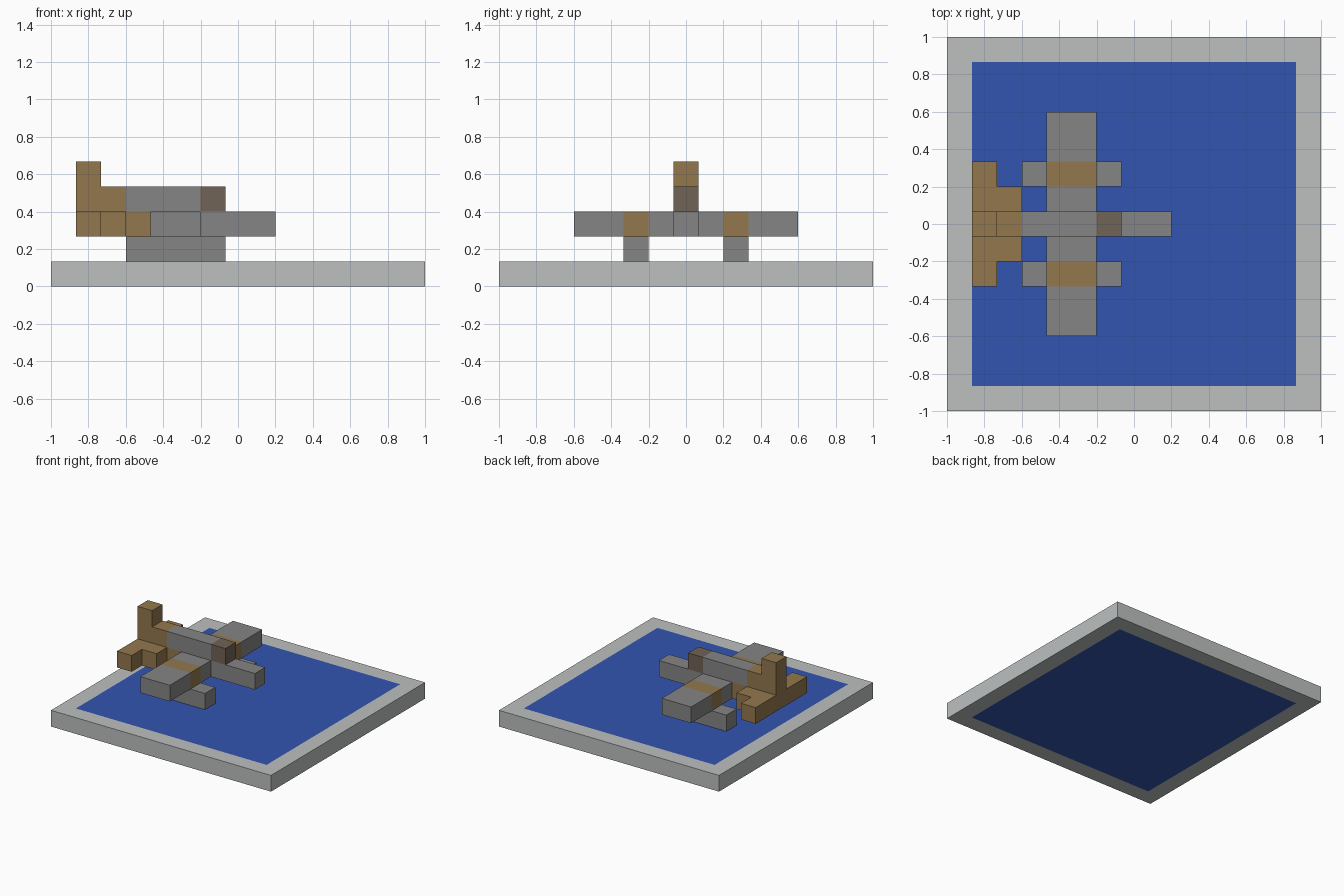
import bpy
import bmesh
from mathutils import Vector

if "Cube" in bpy.data.objects:
    bpy.data.objects.remove(bpy.data.objects["Cube"], do_unlink=True)

U = 2 / 15  # size of one block


def make_material(name, color):
    mat = bpy.data.materials.new(name)
    mat.use_nodes = True
    rgba = (*color, 1)
    mat.diffuse_color = rgba
    mat.node_tree.nodes["Principled BSDF"].inputs["Base Color"].default_value = rgba
    return mat


STONE = make_material("light grey", (0.51, 0.53, 0.53))
WATER = make_material("blue", (0.033, 0.09, 0.44))
GREY = make_material("mid grey", (0.235, 0.235, 0.235))
BROWN = make_material("brown", (0.29, 0.185, 0.075))
DARK = make_material("dark brown", (0.163, 0.125, 0.092))


def finish(name, bm, mats):
    mesh = bpy.data.meshes.new(name)
    bm.to_mesh(mesh)
    bm.free()
    for mat in mats:
        mesh.materials.append(mat)
    obj = bpy.data.objects.new(name, mesh)
    bpy.context.collection.objects.link(obj)


def block(xs, ys, zs):
    """Box with its extents given in blocks."""
    bm = bmesh.new()
    bmesh.ops.create_cube(bm, size=1)
    for v in bm.verts:
        v.co = Vector([U * (a + (b - a) * (c + 0.5))
                       for (a, b), c in zip((xs, ys, zs), v.co)])
    return bm


def part(name, xs, ys, zs, mat, band=None, band_mat=None):
    """Box with an optional painted band: (axis, low, high)."""
    bm = block(xs, ys, zs)
    mats = [mat]
    if band:
        axis, low, high = band
        normal = Vector([float(i == axis) for i in range(3)])
        for cut in (low, high):
            bmesh.ops.bisect_plane(bm, geom=bm.verts[:] + bm.edges[:] + bm.faces[:],
                                   plane_co=normal * cut * U, plane_no=normal)
        for f in bm.faces:
            at = f.calc_center_median()[axis] / U
            f.material_index = int(low - 0.01 < at < high + 0.01)
        mats.append(band_mat)
    finish(name, bm, mats)


# Square base with a water panel inset above and below
bm = block((-7.5, 7.5), (-7.5, 7.5), (0, 1))
bm.normal_update()
panels = [f for f in bm.faces if abs(f.normal.z) > 0.5]
bmesh.ops.inset_individual(bm, faces=panels, thickness=U, use_even_offset=True)
for f in panels:
    f.material_index = 1
finish("base", bm, [STONE, WATER])

# Body
CENTRE = (-0.5, 0.5)
part("lower_fuselage", (-6.5, 1.5), CENTRE, (2, 3), GREY, (0, -6.5, -3.5), BROWN)
part("upper_fuselage", (-5.5, -1.5), CENTRE, (3, 4), GREY, (0, -5.5, -4.5), BROWN)
part("cockpit", (-1.5, -0.5), CENTRE, (3, 4), DARK)
part("tail_fin", (-6.5, -5.5), CENTRE, (3, 5), BROWN)

# Paired wings, floats and tailplanes
for side, s in (("left", 1), ("right", -1)):
    def span(a, b):
        return tuple(sorted((s * a, s * b)))
    part(side + "_wing", (-3.5, -1.5), span(0.5, 4.5), (2, 3), GREY,
         (1, *span(1.5, 2.5)), BROWN)
    part(side + "_float", (-4.5, -0.5), span(1.5, 2.5), (1, 2), GREY)
    part(side + "_tailplane", (-6.5, -5.5), span(0.5, 2.5), (2, 3), BROWN)
    part(side + "_tail_root", (-5.5, -4.5), span(0.5, 1.5), (2, 3), BROWN)
